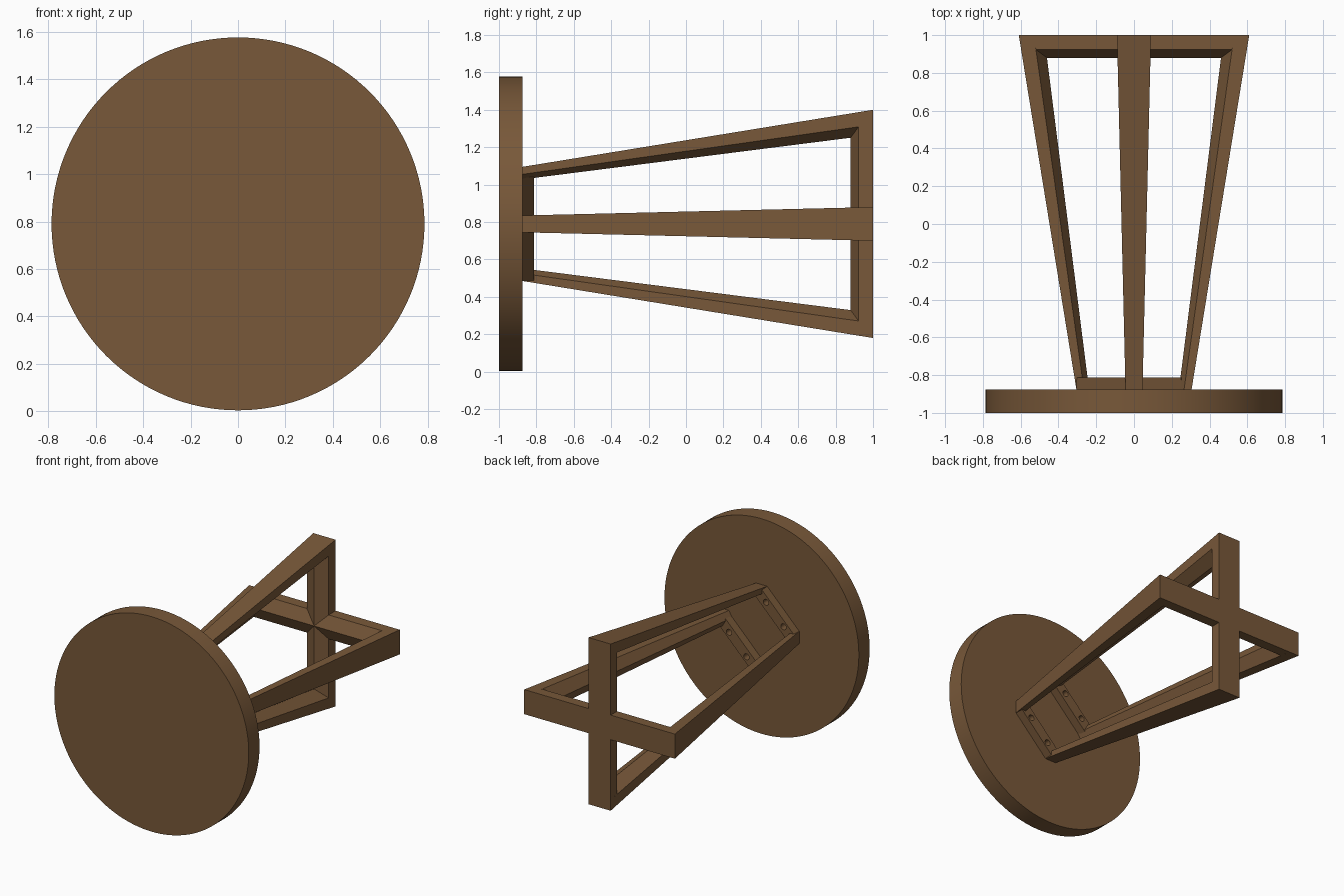
import bpy, bmesh, math

if "Cube" in bpy.data.objects:
    bpy.data.objects.remove(bpy.data.objects["Cube"])

CZ = 0.79                     # height of the shared axis
Y_SEAT, Y_END = -0.875, 1.0   # frame runs from the disc to the open end

wood = bpy.data.materials.new("brown wood")
wood.diffuse_color = (0.188, 0.098, 0.041, 1)
wood.use_nodes = True
wood.node_tree.nodes["Principled BSDF"].inputs["Base Color"].default_value = wood.diffuse_color


def polar(r, t, y, a):
    """Radial/tangential offsets around the y axis at angle a."""
    return (r * math.cos(a) - t * math.sin(a), y,
            CZ + r * math.sin(a) + t * math.cos(a))


def loft(name, ring_a, ring_b):
    bm = bmesh.new()
    a = [bm.verts.new(p) for p in ring_a]
    b = [bm.verts.new(p) for p in ring_b]
    n = len(a)
    bm.faces.new(a)
    bm.faces.new(b)
    for i in range(n):
        j = (i + 1) % n
        bm.faces.new((a[i], a[j], b[j], b[i]))
    bmesh.ops.recalc_face_normals(bm, faces=bm.faces)
    me = bpy.data.meshes.new(name)
    bm.to_mesh(me)
    bm.free()
    me.materials.append(wood)
    ob = bpy.data.objects.new(name, me)
    bpy.context.collection.objects.link(ob)
    return ob


def cylinder(name, r, depth, loc, sides):
    bpy.ops.mesh.primitive_cylinder_add(vertices=sides, radius=r, depth=depth,
                                        location=loc,
                                        rotation=(math.pi / 2, 0, 0))
    ob = bpy.context.object
    ob.name = name
    ob.data.materials.append(wood)
    return ob


# round disc
cylinder("round_disc", 0.787, 0.125, (0, -0.9375, CZ), 128)
bpy.ops.object.shade_smooth_by_angle(angle=math.radians(30))

# four tapering legs with a ridged inner side
section = [(0.61, -0.09), (0.61, 0.09), (0.53, 0.09), (0.476, 0), (0.53, -0.09)]
for i in range(4):
    a = i * math.pi / 2
    loft(f"leg_{i + 1}",
         [polar(r, t, Y_END, a) for r, t in section],
         [polar(r * 0.5, t * 0.5, Y_SEAT, a) for r, t in section])

# crossed bars at the open end, same ridged section
bar = [(1.0, -0.09), (1.0, 0.09), (0.923, 0.088), (0.88, 0), (0.923, -0.088)]
for i, name in enumerate(("end_bar_across", "end_bar_upright")):
    a = i * math.pi / 2
    loft(name, [polar(-0.53, t, y, a) for y, t in bar],
         [polar(0.53, t, y, a) for y, t in bar])

# two mounting strips between neighbouring legs, each with two screw holes
for i in range(2):
    a = math.radians(135 + 180 * i)
    rect = [(0.167, -0.184), (0.247, -0.184), (0.247, 0.184), (0.167, 0.184)]
    strip = loft(f"mounting_strip_{i + 1}",
                 [polar(r, t, Y_SEAT, a) for r, t in rect],
                 [polar(r, t, -0.812, a) for r, t in rect])
    for s in (-1, 1):
        hole = cylinder("screw_hole_cutter", 0.022, 0.2,
                        polar(0.212, s * 0.1, -0.84, a), 24)
        hole.hide_render = True
        hole.hide_viewport = True
        mod = strip.modifiers.new("screw_hole", "BOOLEAN")
        mod.operation = "DIFFERENCE"
        mod.solver = "EXACT"
        mod.object = hole
